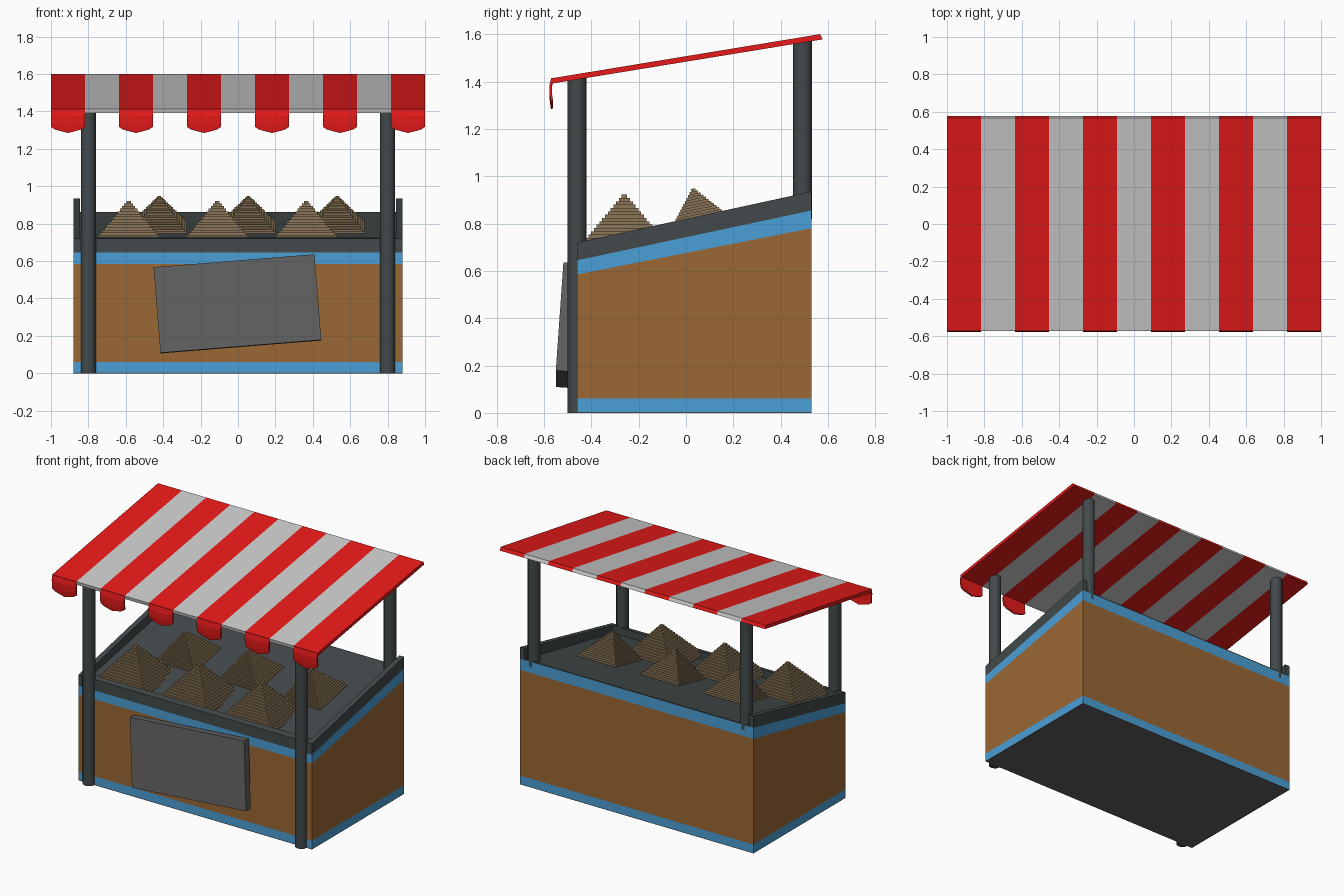
import bpy, bmesh
from math import radians, atan2
from mathutils import Matrix, Vector

if "Cube" in bpy.data.objects:
    bpy.data.objects.remove(bpy.data.objects["Cube"])


def material(name, rgb):
    m = bpy.data.materials.new(name)
    m.diffuse_color = (*rgb, 1)
    m.use_nodes = True
    m.node_tree.nodes["Principled BSDF"].inputs["Base Color"].default_value = m.diffuse_color
    return m


RED = material("red_cloth", (0.8, 0.01, 0.01))
BLUE = material("blue_paint", (0.07, 0.35, 0.68))
BROWN = material("brown_wood", (0.33, 0.14, 0.035))
SLATE = material("dark_slate", (0.055, 0.068, 0.07))
SIGN = material("sign_grey", (0.12, 0.12, 0.12))
TAN = material("tan_goods", (0.26, 0.18, 0.095))


def add(name, bm, mat=None):
    bmesh.ops.recalc_face_normals(bm, faces=bm.faces)
    me = bpy.data.meshes.new(name)
    bm.to_mesh(me)
    bm.free()
    if mat:
        me.materials.append(mat)
    ob = bpy.data.objects.new(name, me)
    bpy.context.collection.objects.link(ob)
    return ob


def prism(name, profile, x0, x1, mat=None):
    """Extrude a (y, z) side profile along x."""
    bm = bmesh.new()
    f = bm.faces.new([bm.verts.new((x0, y, z)) for y, z in profile])
    ext = bmesh.ops.extrude_face_region(bm, geom=[f])["geom"]
    bmesh.ops.translate(bm, vec=(x1 - x0, 0, 0),
                        verts=[v for v in ext if isinstance(v, bmesh.types.BMVert)])
    return add(name, bm, mat)


def band(name, low, high, mat, x0=-0.88, x1=0.88, y0=-0.46, y1=0.53):
    """Sloped layer; low and high are (front z, back z)."""
    prism(name, [(y0, low[0]), (y1, low[1]), (y1, high[1]), (y0, high[0])], x0, x1, mat)


# Counter body, stacked in painted layers
band("base_panel", (0, 0), (0.004, 0.004), SIGN)
band("plinth", (0.004, 0.004), (0.06, 0.06), BLUE)
band("counter_body", (0.06, 0.06), (0.585, 0.78), BROWN)
band("counter_trim", (0.585, 0.78), (0.645, 0.855), BLUE)
band("tray_floor", (0.645, 0.855), (0.67, 0.862), SLATE)

# Raised tray edges: front and both sides, open at the back
band("front_rim", (0.645, 0.653), (0.72, 0.7285), SLATE, y1=-0.42)
for side, x in (("left", -0.88), ("right", 0.845)):
    band(side + "_rim", (0.653, 0.855), (0.7285, 0.935), SLATE, x, x + 0.035, y0=-0.42)


# Round posts
def post(name, x, y, z0, z1):
    bm = bmesh.new()
    bmesh.ops.create_cone(bm, cap_ends=True, segments=12, radius1=0.04, radius2=0.04,
                          depth=z1 - z0, matrix=Matrix.Translation((x, y, (z0 + z1) / 2)))
    ob = add(name, bm, SLATE)
    bpy.context.view_layer.objects.active = ob
    ob.select_set(True)
    bpy.ops.object.shade_smooth_by_angle(angle=radians(35))
    ob.select_set(False)


for side, x in (("left", -0.8), ("right", 0.8)):
    post(side + "_front_post", x, -0.46, 0, 1.415)
    post(side + "_back_post", x, 0.493, 0.82, 1.572)


# Scalloped flap hanging from a red stripe
def flap(name, xc, w):
    bm = bmesh.new()
    rows = []
    for t, y in ((0, -0.566), (0.3, -0.572), (0.7, -0.571), (1, -0.566)):
        rows.append([bm.verts.new((xc + u * w / 2, y, 1.408 + t * (zb - 1.408)))
                     for u, zb in ((-1, 1.318), (-0.75, 1.303), (0, 1.285), (0.75, 1.303), (1, 1.318))])
    for a, b in zip(rows, rows[1:]):
        for i in range(4):
            bm.faces.new((a[i], a[i + 1], b[i + 1], b[i]))
    ob = add(name, bm, RED)
    mod = ob.modifiers.new("thickness", "SOLIDIFY")
    mod.thickness = 0.01
    mod.offset = 0


# Striped sloping awning
W = 2 / 11
for i in range(11):
    x = -1 + i * W
    prism(f"awning_stripe_{i + 1}", [(-0.572, 1.413), (-0.568, 1.391), (0.577, 1.578), (0.567, 1.6)],
          x, x + W, None if i % 2 else RED)
    if i % 2 == 0:
        flap(f"awning_flap_{i + 1}", x + W / 2, W)

# Crooked sign board leaning on the front
bm = bmesh.new()
bmesh.ops.create_cube(bm, size=1, matrix=Matrix.Diagonal((0.863, 0.05, 0.46, 1)))
sign = add("sign_board", bm, SIGN)
sign.location = (-0.003, -0.509, 0.371)
sign.rotation_euler = (radians(-4), radians(-4.6), 0)

# Heaped goods: pyramids of small blocks, apex at the origin, unit half-width
N = 16
bm = bmesh.new()
c = 2 / N
for k in range(1, N + 1):
    for i in range(k):
        for j in range(k):
            if i in (0, k - 1) or j in (0, k - 1):
                p = Vector(((i - (k - 1) / 2) * c, (j - (k - 1) / 2) * c, -(k - 0.5) * c * 0.6))
                bmesh.ops.create_cube(bm, size=1, matrix=Matrix.Translation(p) @ Matrix.Diagonal((c, c, c * 0.6, 1)))
heap = add("goods_heap_front_1", bm, TAN)
tilt = atan2(0.213, 1)
for i in range(3):
    front = heap if i == 0 else bpy.data.objects.new(f"goods_heap_front_{i + 1}", heap.data)
    back = bpy.data.objects.new(f"goods_heap_back_{i + 1}", heap.data)
    for ob, loc, size, rot in ((front, (-0.585 + i * 0.475, -0.26, 0.922), 0.188, 0),
                               (back, (-0.42 + i * 0.475, 0.03, 0.947), 0.145, tilt)):
        ob.location = loc
        ob.scale = (size, size, size)
        ob.rotation_euler = (rot, 0, 0)
        if ob is not heap:
            bpy.context.collection.objects.link(ob)
